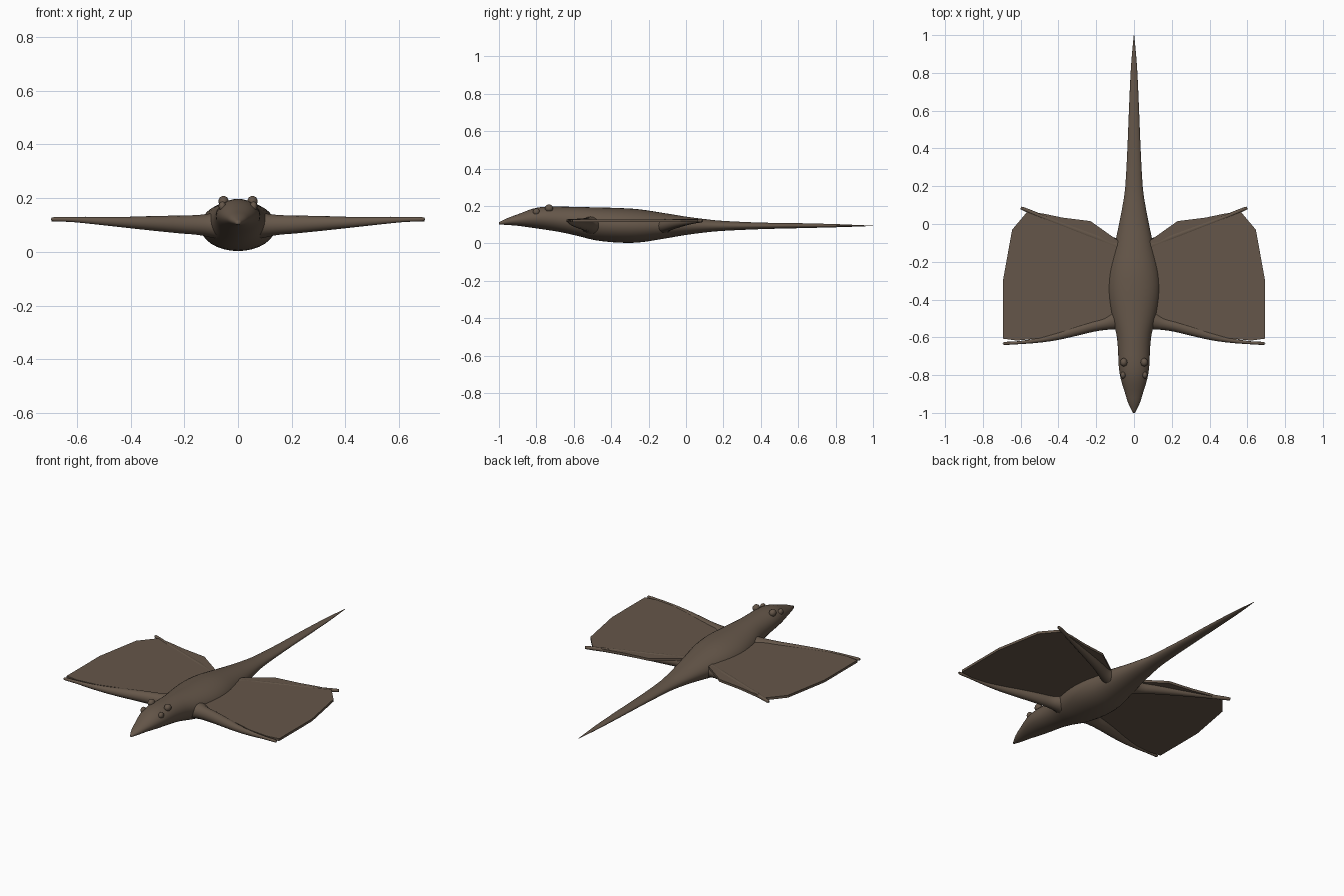
import bpy, bmesh
from math import sin, cos, pi
from mathutils import Vector

cube = bpy.data.objects.get("Cube")
if cube:
    bpy.data.objects.remove(cube, do_unlink=True)

brown = bpy.data.materials.new("brown skin")
brown.use_nodes = True
colour = (0.13, 0.094, 0.067, 1)
brown.diffuse_color = colour
bsdf = next(n for n in brown.node_tree.nodes if n.type == 'BSDF_PRINCIPLED')
bsdf.inputs["Base Color"].default_value = colour
bsdf.inputs["Roughness"].default_value = 0.8


def finish(bm, name, smooth=True, mirror=False):
    bmesh.ops.recalc_face_normals(bm, faces=bm.faces)
    for f in bm.faces:
        f.smooth = smooth
    mesh = bpy.data.meshes.new(name)
    bm.to_mesh(mesh)
    bm.free()
    mesh.materials.append(brown)
    obj = bpy.data.objects.new(name, mesh)
    bpy.context.collection.objects.link(obj)
    if mirror:
        obj.modifiers.new("mirror", 'MIRROR')
    return obj


def refine(rows, steps=3):
    """Catmull-Rom interpolation between rows of values."""
    rows = [Vector(r) for r in rows]
    out = []
    for i in range(len(rows) - 1):
        a, b, c, d = (rows[min(max(i + k, 0), len(rows) - 1)] for k in (-1, 0, 1, 2))
        for s in range(steps):
            t = s / steps
            out.append(b + (c - a) * (t / 2) + (a * 2 - b * 5 + c * 4 - d) * (t * t / 2)
                       + (b * 3 - a - c * 3 + d) * (t ** 3 / 2))
    return out + [rows[-1]]


def loft(name, centres, sizes, sides, mirror=False):
    """Skin elliptical rings placed square to a path; sizes are (half width, half height)."""
    bm = bmesh.new()
    rings = []
    for i, (c, (w, h)) in enumerate(zip(centres, sizes)):
        along = centres[min(i + 1, len(centres) - 1)] - centres[max(i - 1, 0)]
        across = along.cross(Vector((0, 0, 1))).normalized()
        rings.append([bm.verts.new(c + across * w * cos(2 * pi * k / sides)
                                   + Vector((0, 0, h * sin(2 * pi * k / sides))))
                      for k in range(sides)])
    for a, b in zip(rings, rings[1:]):
        for k in range(sides):
            n = (k + 1) % sides
            bm.faces.new((a[k], a[n], b[n], b[k]))
    bm.faces.new(rings[0])
    bm.faces.new(rings[-1])
    return finish(bm, name, True, mirror)


# Body from snout to tail tip: y, half width, top, bottom
body = refine([
    (-1.0, .006, .113, .101), (-.95, .03, .137, .098), (-.9, .046, .155, .094),
    (-.82, .070, .185, .083), (-.75, .081, .196, .073), (-.66, .085, .196, .058),
    (-.58, .094, .195, .040), (-.48, .121, .192, .016), (-.36, .140, .189, .004),
    (-.25, .134, .182, .005), (-.13, .107, .164, .023), (0, .079, .143, .045),
    (.1, .060, .130, .058), (.2, .046, .120, .067), (.4, .035, .111, .076),
    (.6, .027, .108, .081), (.8, .018, .103, .086), (.92, .009, .098, .090),
    (1.0, .001, .095, .093)])
loft("body_and_tail",
     [Vector((0, y, (t + b) / 2)) for y, w, t, b in body],
     [(w, (t - b) / 2) for y, w, t, b in body], 32)

# Limbs: x, y, z, half width, half height
limbs = {
    "front_leg": [(.04, -.50, .095, .075, .055), (.10, -.51, .098, .052, .045),
                  (.15, -.525, .10, .036, .037), (.22, -.54, .102, .031, .033),
                  (.32, -.568, .106, .027, .027), (.42, -.597, .110, .020, .020),
                  (.52, -.618, .115, .012, .014), (.62, -.629, .120, .008, .009),
                  (.685, -.632, .121, .008, .008), (.692, -.632, .121, .003, .003)],
    "hind_leg": [(.03, -.125, .090, .065, .048), (.08, -.115, .092, .044, .038),
                 (.13, -.10, .096, .032, .032), (.20, -.07, .102, .026, .027),
                 (.30, -.032, .108, .021, .021), (.40, .006, .113, .016, .016),
                 (.50, .045, .118, .011, .012), (.59, .082, .121, .009, .009),
                 (.598, .085, .121, .003, .003)],
}
for name, rows in limbs.items():
    rows = refine(rows)
    loft(name + "s", [Vector(r[:3]) for r in rows], [(r[3], r[4]) for r in rows], 16, True)

# Gliding membrane stretched between the limbs
outline = [(.04, -.12), (.11, -.07), (.23, .015), (.38, .034), (.48, .055), (.565, .065),
           (.645, -.03), (.694, -.30), (.694, -.607), (.62, -.617), (.50, -.605),
           (.30, -.548), (.15, -.50), (.04, -.48)]
bm = bmesh.new()
sheet = bm.faces.new([bm.verts.new((x, y, .113)) for x, y in outline])
top = bmesh.ops.extrude_face_region(bm, geom=[sheet], use_keep_orig=True)["geom"]
bmesh.ops.translate(bm, vec=(0, 0, .014),
                    verts=[v for v in top if isinstance(v, bmesh.types.BMVert)])
finish(bm, "wing_membranes", False, True)


def bead(name, centre, size):
    bm = bmesh.new()
    bmesh.ops.create_uvsphere(bm, u_segments=16, v_segments=10, radius=1)
    bmesh.ops.scale(bm, vec=size, verts=bm.verts)
    bmesh.ops.translate(bm, vec=centre, verts=bm.verts)
    finish(bm, name, True, True)


# Head details
bead("eyes", (.058, -.80, .169), (.014, .018, .018))
bead("ears", (.054, -.732, .188), (.019, .022, .020))
